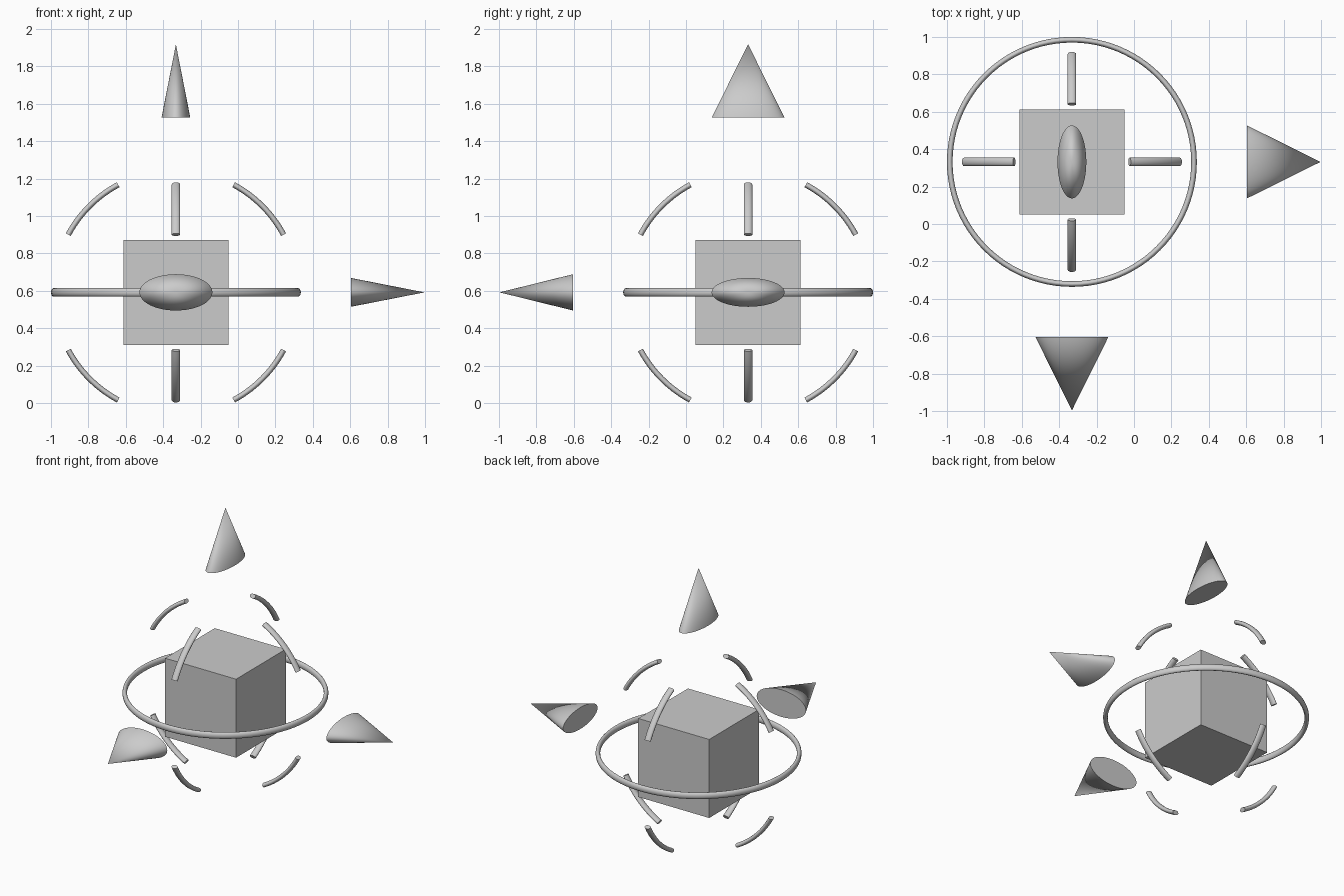
import bpy, bmesh
from math import sin, cos, radians, pi
from mathutils import Matrix, Vector

if "Cube" in bpy.data.objects:
    bpy.data.objects.remove(bpy.data.objects["Cube"])

CENTRE = Vector((-0.332, 0.332, 0.592))
RADIUS = 0.653              # centre line of the ring and arcs
RAD_HALF, AX_HALF = 0.015, 0.023   # oval tube section


def finish(bm, name, smooth=True):
    bmesh.ops.recalc_face_normals(bm, faces=bm.faces)
    mesh = bpy.data.meshes.new(name)
    bm.to_mesh(mesh)
    bm.free()
    ob = bpy.data.objects.new(name, mesh)
    ob.location = CENTRE
    bpy.context.collection.objects.link(ob)
    if smooth:
        bpy.ops.object.select_all(action='DESELECT')
        ob.select_set(True)
        bpy.context.view_layer.objects.active = ob
        bpy.ops.object.shade_smooth_by_angle(angle=radians(40))
    return ob


def tube(name, start, end, steps, rot, closed=False, sides=16):
    """Oval tube swept along a circular path in the local XY plane."""
    bm = bmesh.new()
    rings = []
    for i in range(steps if closed else steps + 1):
        a = radians(start + (end - start) * i / steps)
        ring = []
        for j in range(sides):
            t = 2 * pi * j / sides
            r = RADIUS + RAD_HALF * cos(t)
            ring.append(bm.verts.new((r * cos(a), r * sin(a), AX_HALF * sin(t))))
        rings.append(ring)
    for i in range(steps):
        p, q = rings[i], rings[(i + 1) % len(rings)]
        for j in range(sides):
            k = (j + 1) % sides
            bm.faces.new((p[j], p[k], q[k], q[j]))
    if not closed:
        bm.faces.new(rings[0])
        bm.faces.new(rings[-1])
    bm.transform(rot)
    return finish(bm, name)


def arrow(name, half_x, half_y, rot, base=0.936, tip=1.329):
    """Flattened cone pointing outward along one axis."""
    bm = bmesh.new()
    bmesh.ops.create_cone(bm, cap_ends=True, segments=64, radius1=1, radius2=0, depth=1)
    bm.transform(rot @ Matrix.Translation((0, 0, (base + tip) / 2))
                 @ Matrix.Diagonal((half_x, half_y, tip - base, 1)))
    return finish(bm, name)


# Central cube
bm = bmesh.new()
bmesh.ops.create_cube(bm, size=0.562)
finish(bm, "centre_cube", smooth=False)

# Full horizontal ring
tube("horizontal_ring", 0, 360, 96, Matrix.Identity(4), closed=True)

# Four short arcs in each of the two vertical planes
upright = Matrix.Rotation(pi / 2, 4, 'X')
planes = {"side": upright, "depth": Matrix.Rotation(pi / 2, 4, 'Z') @ upright}
for label, rot in planes.items():
    for q in range(4):
        tube(f"{label}_arc_{q + 1}", q * 90 + 28.2, q * 90 + 61.8, 14, rot)

# Direction arrows
arrow("up_arrow", 0.077, 0.195, Matrix.Identity(4), 0.934, 1.326)
arrow("right_arrow", 0.077, 0.195, Matrix.Rotation(pi / 2, 4, 'Y'))
arrow("front_arrow", 0.195, 0.097, Matrix.Rotation(pi / 2, 4, 'X'))
